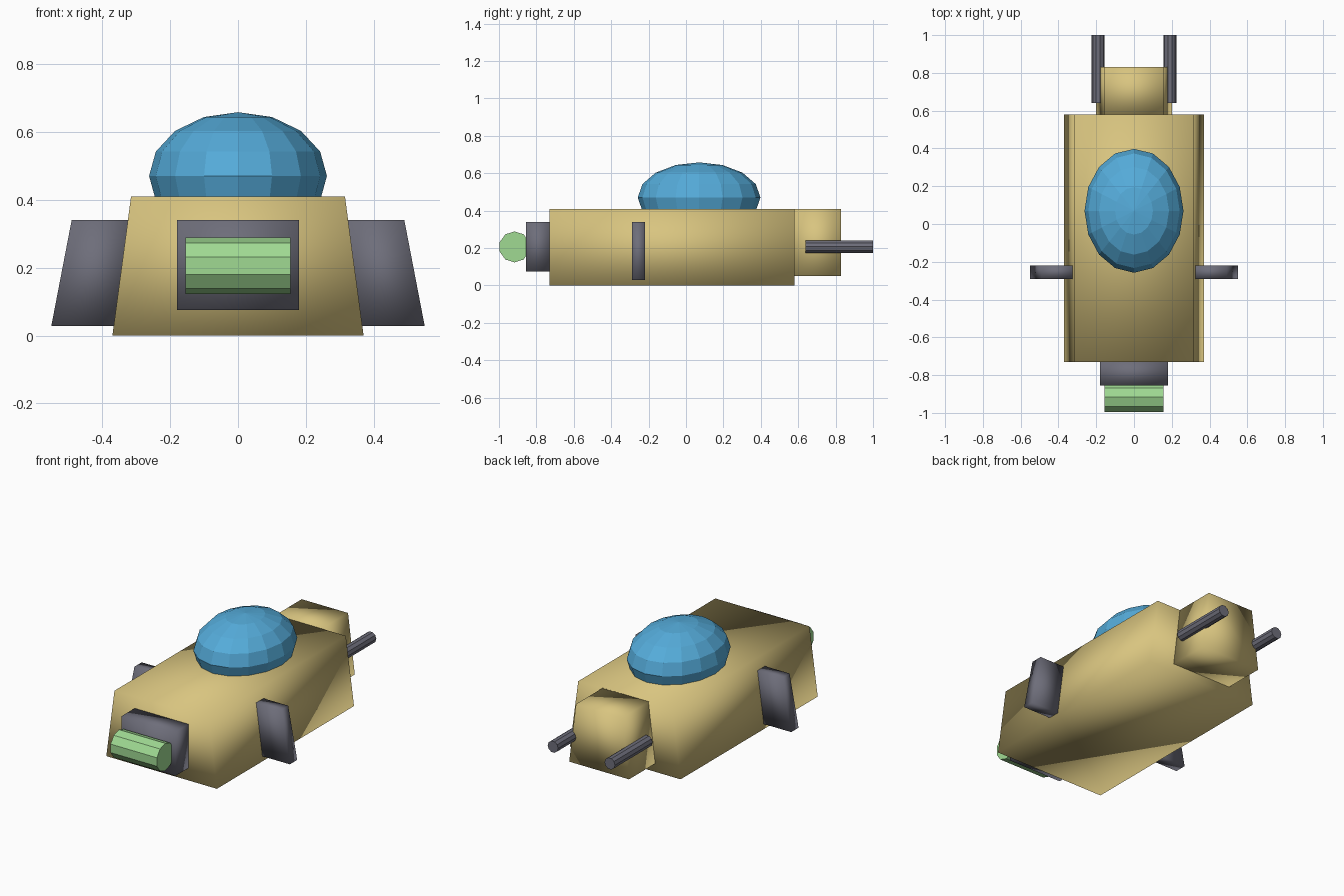
import bpy, bmesh, math
from mathutils import Matrix, Vector

if "Cube" in bpy.data.objects:
    bpy.data.objects.remove(bpy.data.objects["Cube"])


def material(name, rgb):
    m = bpy.data.materials.new(name)
    m.diffuse_color = (*rgb, 1)
    m.use_nodes = True
    m.node_tree.nodes["Principled BSDF"].inputs["Base Color"].default_value = m.diffuse_color
    return m


TAN = material("tan", (0.69, 0.555, 0.214))
GREY = material("dark grey", (0.155, 0.155, 0.195))
BLUE = material("blue", (0.09, 0.41, 0.70))
GREEN = material("light green", (0.35, 0.70, 0.29))


def finish(name, bm, mat, smooth):
    bmesh.ops.recalc_face_normals(bm, faces=bm.faces)
    mesh = bpy.data.meshes.new(name)
    bm.to_mesh(mesh)
    bm.free()
    mesh.materials.append(mat)
    for p in mesh.polygons:
        p.use_smooth = smooth
    bpy.context.collection.objects.link(bpy.data.objects.new(name, mesh))


def tapered_box(name, mat, bottom_x, top_x, y, z):
    """Box whose x range differs between its bottom and top."""
    bm = bmesh.new()
    bmesh.ops.create_cube(bm, size=2)
    for v in bm.verts:
        xs = top_x if v.co.z > 0 else bottom_x
        v.co = Vector((xs[v.co.x > 0], y[v.co.y > 0], z[v.co.z > 0]))
    finish(name, bm, mat, True)


def rod(name, mat, radius, length, centre, axis):
    """Ten-sided cylinder lying along x or y."""
    bm = bmesh.new()
    turn = Matrix.Rotation(math.pi / 2, 4, "Y" if axis == "X" else "X")
    # first vertex on local y
    spin = Matrix.Rotation(math.pi / 2, 4, "Z")
    bmesh.ops.create_cone(bm, cap_ends=True, segments=10, radius1=radius,
                          radius2=radius, depth=length,
                          matrix=Matrix.Translation(centre) @ turn @ spin)
    finish(name, bm, mat, False)


# hull and tail block
tapered_box("hull", TAN, (-0.37, 0.37), (-0.315, 0.315), (-0.73, 0.58), (0, 0.41))
tapered_box("tail_block", TAN, (-0.2, 0.2), (-0.155, 0.155), (0.575, 0.83), (0.05, 0.41))

# nose plate with roller
tapered_box("nose_plate", GREY, (-0.18, 0.18), (-0.18, 0.18), (-0.855, -0.725), (0.075, 0.34))
rod("nose_roller", GREEN, 0.083, 0.31, (0, -0.917, 0.206), "X")

# side fins and rear rods
for side, s in (("left", -1), ("right", 1)):
    bottom = sorted((s * 0.35, s * 0.55))
    top = sorted((s * 0.31, s * 0.49))
    tapered_box(side + "_fin", GREY, bottom, top, (-0.29, -0.22), (0.028, 0.34))
    rod(side + "_rear_rod", GREY, 0.035, 0.36, (s * 0.19, 0.82, 0.207), "Y")

# faceted dome
bm = bmesh.new()
bmesh.ops.create_uvsphere(
    bm, u_segments=16, v_segments=8, radius=1,
    matrix=Matrix.Translation((0, 0.07, 0.47)) @ Matrix.Diagonal((0.262, 0.328, 0.188, 1)))
finish("dome", bm, BLUE, False)
